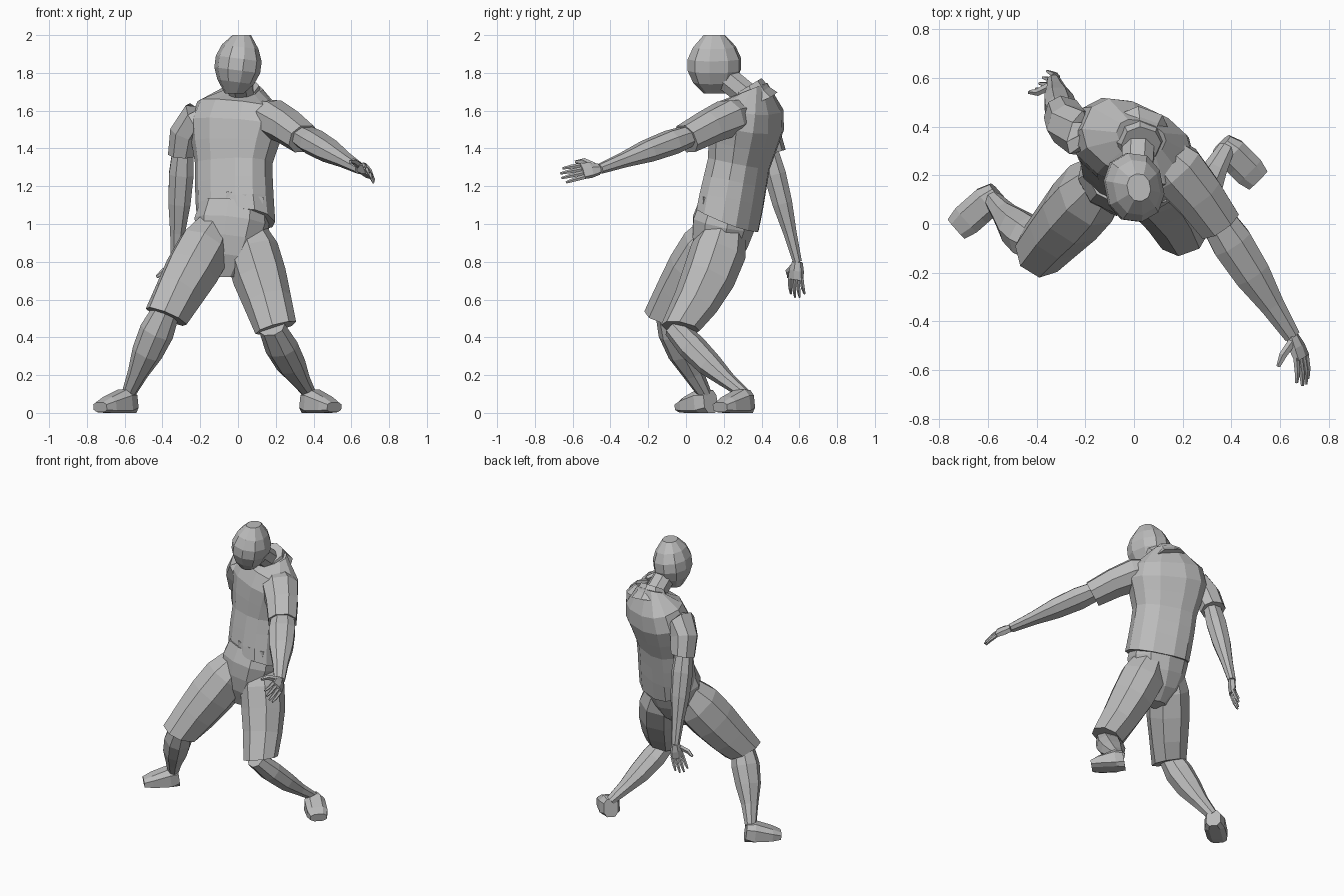
import bpy, bmesh, math
from mathutils import Vector

default_cube = bpy.data.objects.get("Cube")
if default_cube:
    bpy.data.objects.remove(default_cube)

GREY = (0.5, 0.5, 0.5, 1)
material = bpy.data.materials.new("plain_grey")
material.use_nodes = True
material.diffuse_color = GREY
material.node_tree.nodes["Principled BSDF"].inputs["Base Color"].default_value = GREY

UP = Vector((0, 0, 1))
SIDEWAYS = Vector((1, 0, 0))
STRAIGHT = Vector((0, 0, 0))

# Thickness along each kind of part, as a share of its greatest half width
TORSO = (0.8, 0.8, 0.8, 0.8, 0.9, 1, 0.9, 0.4)
HIPS = (0.9, 1, 0.9, 0.7, 0.3)
HEAD = (0.4, 0.8, 1, 1, 0.8, 0.4)
THIGH = (0.7, 1, 1, 0.9, 0.8)
LOWER_LIMB = (0.8, 1, 0.9, 0.6, 0.4)
SLEEVE = (0.7, 1, 0.9, 0.8)
FOOT = (0.7, 1, 1, 1, 0.8)
PALM = (0.6, 0.9, 1)
FINGER = (1, 0.9, 0.5)
EVEN = (1, 1, 1)


def loft(name, start, end, size, profile, wide=SIDEWAYS, flat=1, flat_end=None,
         bow=STRAIGHT, sides=8, box=0.9, first_cut=None, last_cut=None):
    """Skin a bowed path with polygon rings; the cuts tilt the two end rings."""
    start, end, bow, wide = Vector(start), Vector(end), Vector(bow), Vector(wide)
    flat_end = flat if flat_end is None else flat_end
    last = len(profile) - 1
    bm = bmesh.new()
    rings = []
    for i, share in enumerate(profile):
        t = i / last
        centre = start.lerp(end, t) + bow * math.sin(math.pi * t)
        axis = end - start + bow * math.pi * math.cos(math.pi * t)
        if i == 0 and first_cut:
            axis = Vector(first_cut)
        if i == last and last_cut:
            axis = Vector(last_cut)
        axis.normalize()
        across = (wide - axis * wide.dot(axis)).normalized()
        depth = axis.cross(across) * (flat + (flat_end - flat) * t)
        ring = []
        for k in range(sides):
            angle = math.tau * (k + 0.5) / sides
            c, s = math.cos(angle), math.sin(angle)
            c = math.copysign(abs(c) ** box, c)
            s = math.copysign(abs(s) ** box, s)
            point = centre + (across * c + depth * s) * size * share
            point.z = max(point.z, 0)
            ring.append(bm.verts.new(point))
        rings.append(ring)
    for low, high in zip(rings, rings[1:]):
        for k in range(sides):
            n = (k + 1) % sides
            bm.faces.new((low[k], low[n], high[n], high[k]))
    bm.faces.new(rings[0])
    bm.faces.new(rings[-1])
    bmesh.ops.recalc_face_normals(bm, faces=bm.faces)
    mesh = bpy.data.meshes.new(name)
    bm.to_mesh(mesh)
    bm.free()
    mesh.materials.append(material)
    part = bpy.data.objects.new(name, mesh)
    bpy.context.collection.objects.link(part)


def hand(side, wrist, along, thumbward, curl, length):
    """Palm, four curled fingers and a thumb."""
    wrist = Vector(wrist)
    along = Vector(along).normalized()
    thumbward = Vector(thumbward).normalized()
    curl = Vector(curl).normalized()
    half = length / 2
    knuckles = wrist + along * half
    loft(side + "_palm", wrist, knuckles, length / 4, PALM, thumbward,
         flat=0.8, flat_end=0.4, sides=6)
    for i, name in enumerate(("index", "middle", "ring", "little")):
        offset = thumbward * (1.5 - i) * length / 8
        reach = half if name in ("middle", "ring") else half * 0.8
        tip = knuckles + offset * 1.2 + along * reach + curl * length / 5
        loft(f"{side}_{name}_finger", knuckles + offset - along * length / 20, tip,
             length / 16, FINGER, thumbward, bow=along * length / 20, sides=5)
    base = wrist + (along + thumbward) * length / 8
    tip = base + (along + thumbward + curl) * length * 0.3
    loft(side + "_thumb", base, tip, length / 11, FINGER, along,
         bow=thumbward * length / 12, sides=5)


# Jacket: turned towards the model's right, its hem lower at the back
turn = (0.9, -0.4, 0)
loft("jacket", (-0.01, 0.22, 1.02), (0.03, 0.36, 1.72), 0.26, TORSO, turn, flat=0.78,
     flat_end=0.62, bow=(-0.03, 0, 0), sides=12, box=0.8,
     first_cut=(0.1, 0.4, 1), last_cut=(0, -0.4, 1))
loft("collar", (0.02, 0.36, 1.65), (0.03, 0.33, 1.73), 0.1, (1.3, 1, 0.8), turn,
     last_cut=(0, -0.6, 1))
loft("waist_pouch", (-0.06, 0.1, 1.15), (0.13, 0.1, 1.12), 0.03, EVEN, UP,
     flat=0.4, bow=(0, -0.02, 0), sides=4)

# Head: bowed forwards, narrow at the chin
loft("neck", (0.02, 0.35, 1.66), (0.01, 0.18, 1.8), 0.07, EVEN)
loft("head", (-0.02, 0.15, 1.69), (0.02, 0.15, 2), 0.12, HEAD, (1, 0.2, 0), flat=1.2,
     sides=10, first_cut=UP, last_cut=UP)

# Trousers
loft("hips", (-0.02, 0.22, 1.1), (-0.07, 0.14, 0.72), 0.2, HIPS, (1, -0.2, 0),
     flat=0.85, sides=10, last_cut=-UP)
loft("right_thigh", (-0.11, 0.2, 0.99), (-0.38, -0.1, 0.51), 0.14, THIGH, (1, -0.5, 0),
     flat=1.1, last_cut=(-0.4, -0.2, -1))
loft("left_thigh", (0.03, 0.21, 0.99), (0.2, -0.03, 0.45), 0.14, THIGH, (1, 0.3, 0),
     flat=1.1, flat_end=0.9, bow=(0, 0.03, 0), last_cut=(0.3, -0.2, -1))

# Lower legs and feet
loft("right_shin", (-0.38, -0.09, 0.54), (-0.58, 0.1, 0.1), 0.09, LOWER_LIMB,
     (1, -0.5, 0), bow=(0, -0.02, 0))
loft("left_shin", (0.18, -0.06, 0.45), (0.38, 0.31, 0.1), 0.09, LOWER_LIMB,
     (1, -0.4, 0), flat=0.8, bow=(0, 0, -0.02))
for side, heel, toe in (("right", (-0.56, 0.13, 0.06), (-0.73, -0.02, 0.03)),
                        ("left", (0.36, 0.33, 0.06), (0.51, 0.18, 0.03))):
    across = UP.cross(Vector(toe) - Vector(heel))
    loft(side + "_foot", heel, toe, 0.07, FOOT, across, flat=1.3, flat_end=0.5, box=0.7)

# Left arm: reaching forwards and outwards
reach_width = (1, 0.6, 0)
left_wrist = (0.65, -0.46, 1.29)
loft("left_sleeve", (0.09, 0.31, 1.59), (0.35, 0, 1.45), 0.12, SLEEVE, reach_width,
     flat=0.85, bow=(0, 0.02, 0.02))
loft("left_forearm", (0.32, 0.05, 1.48), left_wrist, 0.09, LOWER_LIMB, reach_width, flat=0.75)
hand("left", left_wrist, (0.4, -0.9, -0.1), (-0.5, -0.2, 0.8), (-0.6, -0.4, -0.3), 0.2)

# Right arm: hanging behind the hip
right_wrist = (-0.33, 0.59, 0.8)
loft("right_sleeve", (-0.13, 0.35, 1.58), (-0.29, 0.45, 1.37), 0.1, SLEEVE, (1, -0.3, 0),
     bow=(-0.04, -0.01, 0.05), first_cut=(-1, 0, 0), last_cut=(0, 0.3, -1))
loft("right_forearm", (-0.29, 0.43, 1.42), right_wrist, 0.07, LOWER_LIMB, flat=0.9)
hand("right", right_wrist, (-0.1, -0.1, -1), (-0.5, -0.8, 0), (-0.7, 0.4, 0), 0.19)
